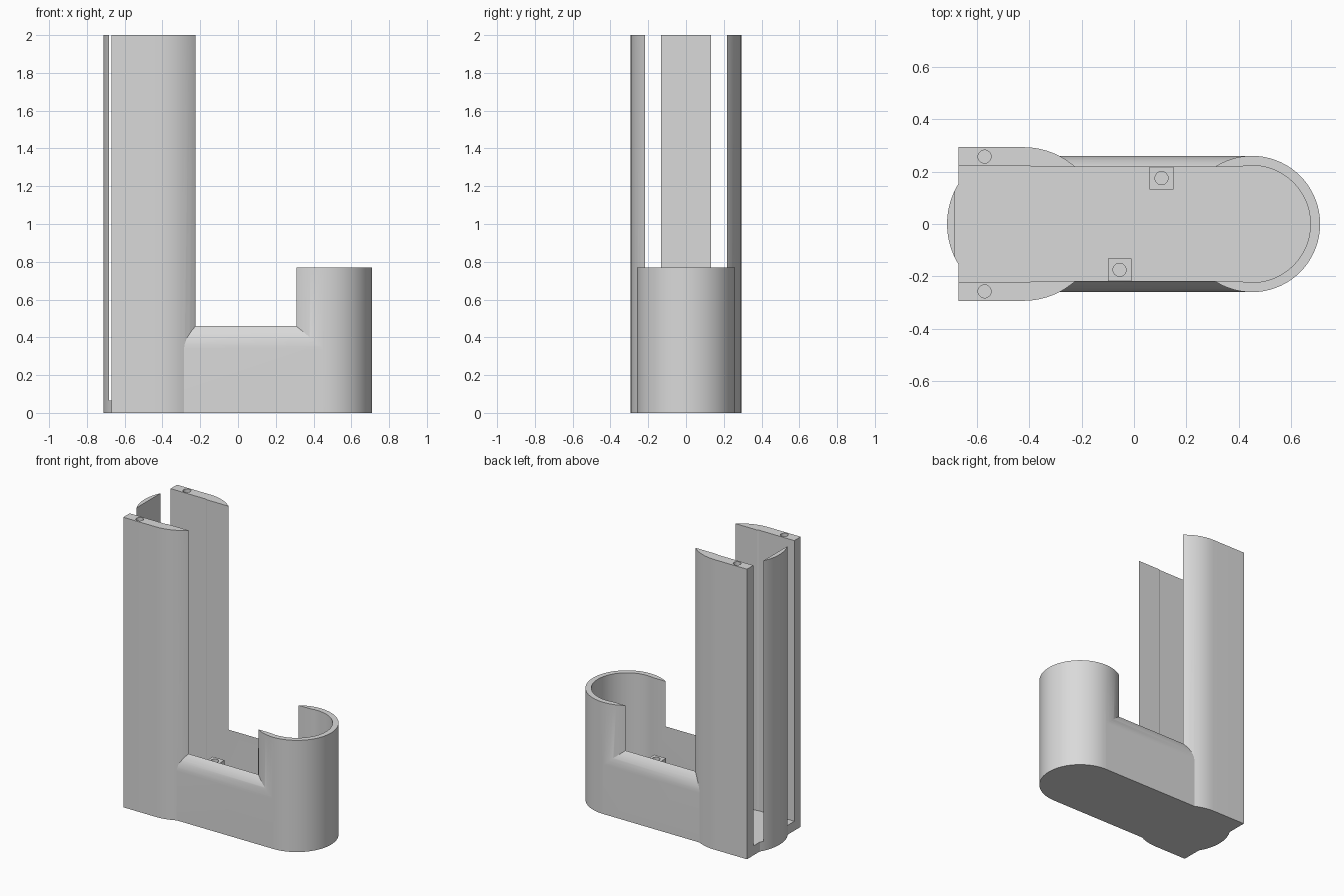
import bpy
import bmesh
from math import cos, sin, pi, asin, acos

cube = bpy.data.objects.get("Cube")
if cube:
    bpy.data.objects.remove(cube, do_unlink=True)

grey = bpy.data.materials.new("light grey plastic")
grey.use_nodes = True
colour = (0.7, 0.7, 0.7, 1)
grey.diffuse_color = colour
grey.node_tree.nodes["Principled BSDF"].inputs["Base Color"].default_value = colour

FLOOR, MID_TOP, TOWER_TOP, CUP_TOP = 0.065, 0.46, 2.0, 0.77
TOWER_X, TOWER_R, BACK_X = -0.42, 0.293, -0.67
CUP_X, CUP_R = 0.45, 0.26
SLOT, HALF_GAP = 0.218, 0.223


def arc(cx, cy, r, start, end, steps=32):
    """Points on a circular arc, counter-clockwise from start to end."""
    angles = [start + (end - start) * i / steps for i in range(steps + 1)]
    return [(cx + r * cos(a), cy + r * sin(a)) for a in angles]


def prism(name, outline, low, high, axis="z"):
    """Extrude an outline up z, or a y-z section along x."""
    bm = bmesh.new()
    if axis == "z":
        verts = [bm.verts.new((u, v, low)) for u, v in outline]
        step = (0, 0, high - low)
    else:
        verts = [bm.verts.new((low, u, v)) for u, v in outline]
        step = (high - low, 0, 0)
    face = bm.faces.new(verts)
    ext = bmesh.ops.extrude_face_region(bm, geom=[face])
    moved = [g for g in ext["geom"] if isinstance(g, bmesh.types.BMVert)]
    bmesh.ops.translate(bm, verts=moved, vec=step)
    bmesh.ops.recalc_face_normals(bm, faces=bm.faces)
    mesh = bpy.data.meshes.new(name)
    bm.to_mesh(mesh)
    bm.free()
    mesh.materials.append(grey)
    obj = bpy.data.objects.new(name, mesh)
    bpy.context.collection.objects.link(obj)
    return obj


def rod(name, x, y, r, low, high, steps=72):
    return prism(name, arc(x, y, r, 0, 2 * pi, steps)[:-1], low, high)


def box(name, x0, x1, y0, y1, low, high):
    return prism(name, [(x0, y0), (x1, y0), (x1, y1), (x0, y1)], low, high)


def combine(target, other, operation):
    """Apply a boolean and remove the second object."""
    mod = target.modifiers.new("combine", "BOOLEAN")
    mod.operation, mod.solver, mod.object = operation, "EXACT", other
    bpy.context.view_layer.objects.active = target
    bpy.ops.object.modifier_apply(modifier=mod.name)
    bpy.data.objects.remove(other, do_unlink=True)


def smooth(obj):
    bpy.ops.object.select_all(action="DESELECT")
    obj.select_set(True)
    bpy.context.view_layer.objects.active = obj
    bpy.ops.object.shade_smooth_by_angle(angle=0.4)


# Tall tower: straight sides with a rounded inner end
tower_outline = [(BACK_X, TOWER_R), (BACK_X, -TOWER_R)]
tower_outline += arc(TOWER_X, 0, TOWER_R, -pi / 2, pi / 2)
housing = prism("housing", tower_outline, 0, TOWER_TOP)

# Low bridge with shoulders that curve in to the slot
shoulder_r, shoulder_z = 0.19, 0.34
bend = asin((MID_TOP - shoulder_z) / shoulder_r)
side = arc(CUP_R - shoulder_r, shoulder_z, shoulder_r, 0, bend, 10)
section = [(-CUP_R, 0), (CUP_R, 0)] + side + [(-y, z) for y, z in reversed(side)]
combine(housing, prism("bridge", section, TOWER_X, CUP_X, "x"), "UNION")

# Round cup at the far end
combine(housing, rod("cup", CUP_X, 0, CUP_R, 0, CUP_TOP), "UNION")

# Cavity through tower, bridge and cup, open at the back and top
neck = acos(-0.2)
neck = pi - asin(SLOT / HALF_GAP)
half = [(-0.9, -HALF_GAP), (-0.4, -HALF_GAP), (-0.39, -SLOT)]
cavity = half + arc(CUP_X, 0, HALF_GAP, -neck, neck, 60)
cavity += [(x, -y) for x, y in reversed(half)]
combine(housing, prism("cavity", cavity, FLOOR, TOWER_TOP + 0.2), "DIFFERENCE")

# Screw holes in the tops of the tower walls
for s in (-1, 1):
    hole = rod("hole", -0.57, s * 0.257, 0.025, TOWER_TOP - 0.2, TOWER_TOP + 0.1, 24)
    combine(housing, hole, "DIFFERENCE")
smooth(housing)


# Curved back panel standing on a matching lip of the floor
def back_segment(name, x, low, high):
    a = acos((TOWER_X - x) / TOWER_R)
    return prism(name, arc(TOWER_X, 0, TOWER_R, pi - a, pi + a), low, high)


smooth(back_segment("floor_lip", BACK_X, 0, FLOOR))
smooth(back_segment("back_panel", -0.682, FLOOR, TOWER_TOP))

# Square screw posts against the bridge walls
for name, x, s in (("front_screw_post", -0.055, -1), ("back_screw_post", 0.105, 1)):
    y0, y1 = sorted((s * 0.132, s * 0.222))
    post = box(name, x - 0.045, x + 0.045, y0, y1, FLOOR - 0.02, 0.44)
    combine(post, rod("hole", x, s * 0.175, 0.025, 0.24, 0.5, 24), "DIFFERENCE")
    smooth(post)
